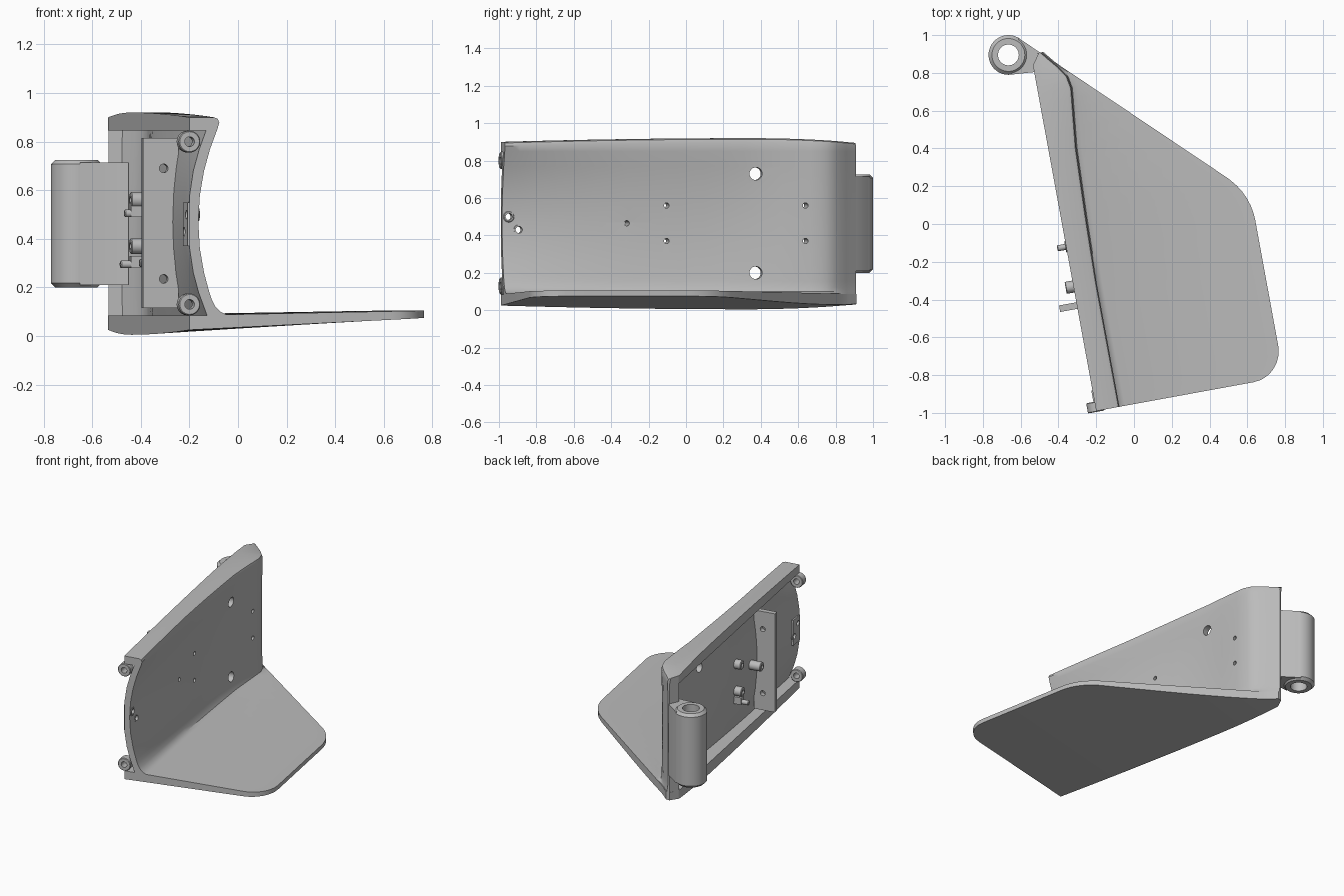
import bpy, bmesh, math
from mathutils import Matrix, Vector

if "Cube" in bpy.data.objects:
    bpy.data.objects.remove(bpy.data.objects["Cube"], do_unlink=True)

grey = bpy.data.materials.new("plain grey")
grey.use_nodes = True
grey.diffuse_color = (0.5, 0.5, 0.5, 1)
grey.node_tree.nodes["Principled BSDF"].inputs["Base Color"].default_value = (0.5, 0.5, 0.5, 1)

# Wall frame: local x points out of the wall, local y runs along it
FRAME = Matrix.Translation((-0.2, -0.99, 0)) @ Matrix.Rotation(math.radians(10.37), 4, "Z")
WORLD = Matrix.Identity(4)


def finish(name, bm, frame=FRAME):
    bmesh.ops.recalc_face_normals(bm, faces=bm.faces[:])
    mesh = bpy.data.meshes.new(name)
    bm.to_mesh(mesh)
    bm.free()
    mesh.materials.append(grey)
    ob = bpy.data.objects.new(name, mesh)
    bpy.context.collection.objects.link(ob)
    ob.matrix_world = frame
    return ob


def sweep(bm, rings, closed=False):
    """Skin closed rings of equal length."""
    vs = [[bm.verts.new(p) for p in ring] for ring in rings]
    n = len(vs[0])
    pairs = list(zip(vs, vs[1:])) + ([(vs[-1], vs[0])] if closed else [])
    for a, b in pairs:
        for i in range(n):
            j = (i + 1) % n
            bm.faces.new((a[i], a[j], b[j], b[i]))
    if not closed:
        caps = [bm.faces.new(vs[0]), bm.faces.new(vs[-1])]
        bm.normal_update()
        bmesh.ops.triangulate(bm, faces=caps)


def place(axis, c, r, a, l):
    p, q = r * math.cos(a), r * math.sin(a)
    off = {"X": (l, p, q), "Y": (p, l, q), "Z": (p, q, l)}[axis]
    return Vector(c) + Vector(off)


def tube(name, axis, c, r, hole, length, frame=FRAME, chamfer=0.004, n=32):
    k = chamfer
    prof = [(r - k, 0), (r, k), (r, length - k), (r - k, length), (hole, length), (hole, 0)]
    bm = bmesh.new()
    sweep(bm, [[place(axis, c, pr, i * math.tau / n, l) for pr, l in prof]
               for i in range(n)], closed=True)
    return finish(name, bm, frame)


def box(name, lo, hi):
    bm = bmesh.new()
    sweep(bm, [[(lo[0], lo[1], z), (hi[0], lo[1], z), (hi[0], hi[1], z), (lo[0], hi[1], z)]
               for z in (lo[2], hi[2])])
    return finish(name, bm)


def drill(ob, axis, holes, start, length, n=24):
    bm = bmesh.new()
    for c, r in holes:
        sweep(bm, [[place(axis, c, r, i * math.tau / n, l) for i in range(n)]
                   for l in (start, start + length)])
    cutter = finish("hole_cutter", bm)
    cutter.hide_render = True
    mod = ob.modifiers.new("holes", "BOOLEAN")
    mod.operation, mod.solver, mod.object = "DIFFERENCE", "EXACT", cutter
    bpy.context.view_layer.update()
    bpy.context.view_layer.objects.active = ob
    bpy.ops.object.modifier_apply(modifier=mod.name)
    bpy.data.objects.remove(cutter, do_unlink=True)


# Shell: concave wall, hollow back, fillet and tapered foot plate in one sweep
DEPTH = [(0, .125), (.68, .124), (1, .132), (1.39, .147), (1.706, .18),
         (1.77, .168), (1.827, .131), (1.87, .095), (1.92, .055)]
CURVE = [(0, .088), (.3, .062), (.67, .042), (1.2, .038), (1.6, .008), (1.92, .004)]


def blend(keys, t):
    for (a, u), (b, v) in zip(keys, keys[1:]):
        if t <= b:
            return u + (v - u) * (t - a) / (b - a)
    return keys[-1][1]


def plate_edge(t):
    if t < .165:
        return .845 + math.sqrt(max(0, .165 ** 2 - (.165 - t) ** 2))
    if t < .842:
        return 1.01
    if t < 1.084:
        return .67 + math.sqrt(.34 ** 2 - (t - .842) ** 2)
    return max(.047 + (1.924 - t) / .973, blend(DEPTH, t) + .012)


def section(t):
    d, curve, edge = blend(DEPTH, t), blend(CURVE, t), plate_edge(t)
    drop = .02 * ((t - 1.35) / 1.35) ** 2 if t < 1.35 else .025 * ((t - 1.35) / .565) ** 2
    top, bottom = .92 - drop, .005 + drop
    west = max(0, t - 1.86) * .7

    def face(z):
        return d - curve * (1 - min(1, abs(z - .47) / .4) ** 2)

    def back(z):
        return west + .001 if t > 1.86 else max(west + .001, face(z) - .045)

    levels = [.85, .77, .68, .58, .47, .36, .26, .18]
    pts = [(west, top), (d - .022, top), (d - .006, top - .006), (d, top - .022)]
    pts += [(face(z), z) for z in levels]
    pts += [(face(.155), .155), (d - .2 * curve, .122), (d + .004, .1),
            (min(d + .03, edge - .006), .088)]
    f = edge / 1.01
    pts += [(edge, .085 + .02 * f), (edge, bottom + (.075 - bottom) * f), (west, bottom)]
    hollow = [.085] + levels[:0:-1] + [.845]
    pts += [(west, .085)] + [(back(z), z) for z in hollow] + [(west, .845)]
    return [(u, t, z) for u, z in pts]


stations = [0, .004, .012, .025, .045, .08, .12, .165, .3, .5, .67, .842, .88, .92, .96, 1,
            1.04, 1.084, 1.2, 1.3, 1.39, 1.5, 1.6, 1.65, 1.706, 1.74, 1.77, 1.8, 1.827,
            1.858, 1.862, 1.87, 1.895, 1.92]
bm = bmesh.new()
sweep(bm, [section(t) for t in stations])
shell = finish("shell", bm)

# Each post: place along the wall, height, tip and length
posts = [(.884, .56, 0, .065), (.884, .37, -.005, .07), (.67, .465, -.042, .1),
         (1.626, .56, .05, .09), (1.626, .37, .05, .09)]
eyelets = [((0, .036, .5), .018), ((0, .09, .43), .018)]
wall_holes = [((0, 1.362, z), .034) for z in (.73, .2)]
wall_holes += [((0, t, z), .014) for t, z, tip, length in posts] + eyelets
drill(shell, "X", wall_holes, -.2, .5)

# Upright rib across the hollow back
rib = box("back_rib", (-.093, .55, .115), (.055, .585, .815))
drill(rib, "Y", [((-.007, 0, z), .018) for z in (.69, .235)], .4, .3)

# Screw posts, clips and pins behind the wall
for i, (t, z, tip, length) in enumerate(posts):
    tube("screw_post_%d" % (i + 1), "X", (tip, t, z), .032, .014, length)
for name, t, z, tip, pin in (("middle", .884, .30, 0, -.048), ("rear_lower", 1.626, .295, .05, .008),
                             ("rear_upper", 1.626, .505, .05, .025)):
    box(name + "_clip", (tip, t - .02, z - .015), (tip + .07, t + .02, z + .035))
    tube(name + "_pin", "X", (pin, t, z), .016, .005, .08)

# Front eyelet bracket, rings and hinge loops
bracket = box("front_bracket", (-.006, .008, .37), (.03, .11, .55))
drill(bracket, "X", eyelets, -.2, .5)
for (c, r), name in zip(eyelets, ("upper", "lower")):
    tube(name + "_eyelet", "X", (.0, c[1], c[2]), .03, r, .046)
for z, name in ((.8, "upper"), (.13, "lower")):
    tube(name + "_front_loop", "Y", (0, -.005, z), .045, .02, .055)

# Rear hinge barrel with its arm
tube("hinge_barrel", "Z", (-.665, .895, .2), .105, .055, .525, WORLD, .018, 48)
arm = [(-.612, .985), (-.49, .903), (-.45, .85), (-.45, .80), (-.53, .804),
       (-.65, .791), (-.605, .86), (-.602, .925)]
bm = bmesh.new()
sweep(bm, [[(x, y, z) for x, y in arm] for z in (.21, .715)])
finish("hinge_arm", bm, WORLD)

# Smooth curved faces, keep hard edges
bpy.ops.object.select_all(action="DESELECT")
for ob in bpy.context.collection.objects:
    if ob.type == "MESH" and ob.data.materials and ob.data.materials[0] == grey:
        ob.select_set(True)
        bpy.context.view_layer.objects.active = ob
bpy.ops.object.shade_smooth_by_angle(angle=math.radians(35))
